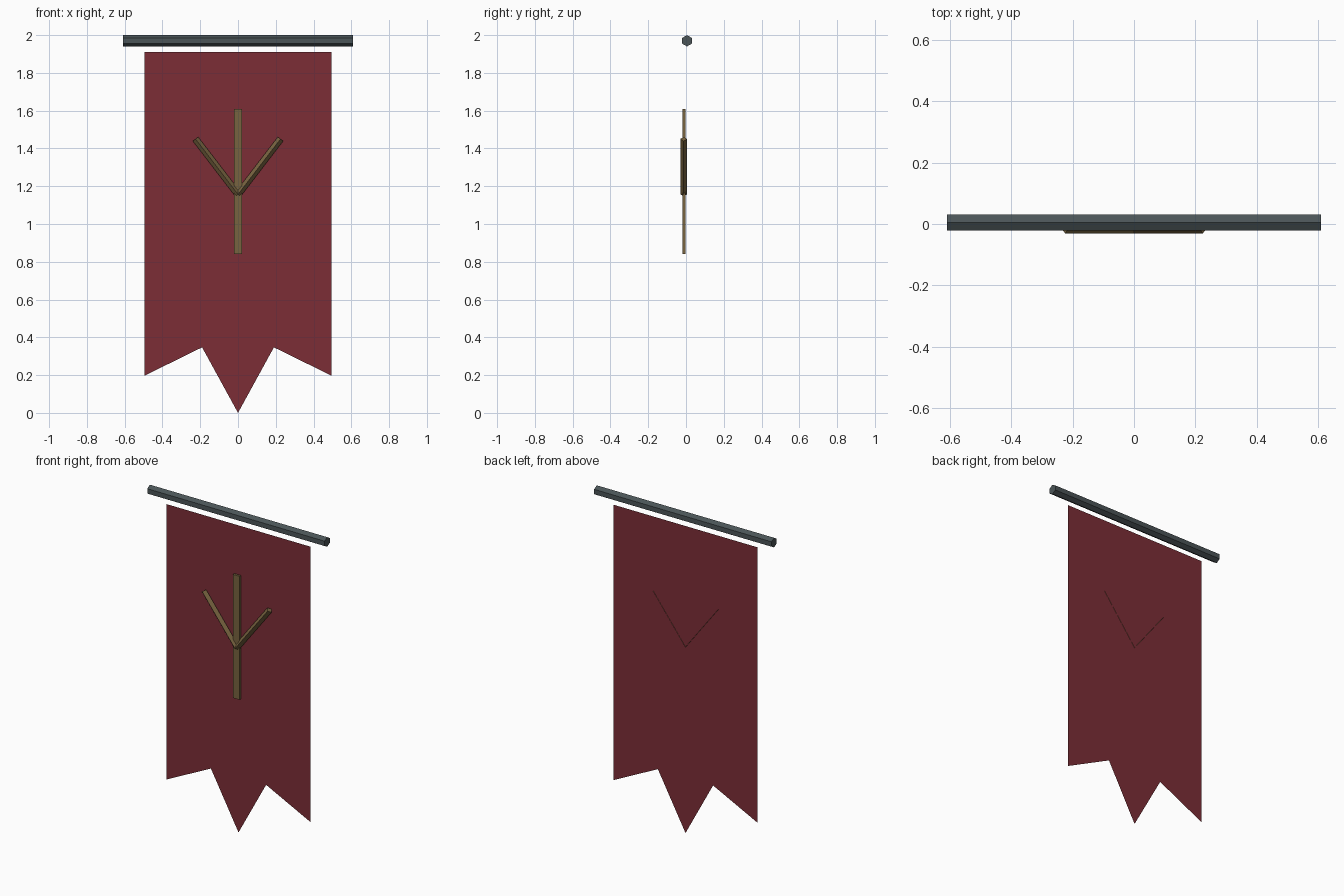
import bpy, bmesh, math
from mathutils import Vector

if "Cube" in bpy.data.objects:
    bpy.data.objects.remove(bpy.data.objects["Cube"])


def material(name, rgb):
    m = bpy.data.materials.new(name)
    m.diffuse_color = (*rgb, 1)
    m.use_nodes = True
    m.node_tree.nodes["Principled BSDF"].inputs["Base Color"].default_value = m.diffuse_color
    return m


RED = material("dark red cloth", (0.2, 0.027, 0.037))
STEEL = material("dark steel", (0.07, 0.089, 0.096))
BRONZE = material("dull bronze", (0.185, 0.125, 0.05))


def finish(bm, name, mat):
    bmesh.ops.recalc_face_normals(bm, faces=bm.faces)
    mesh = bpy.data.meshes.new(name)
    bm.to_mesh(mesh)
    bm.free()
    mesh.materials.append(mat)
    ob = bpy.data.objects.new(name, mesh)
    bpy.context.collection.objects.link(ob)
    return ob


def prism(name, mat, a, b, sides, up, ru, rv, phase=0.0):
    """Straight bar from a to b; a corner points along 'up' when phase is 0."""
    a, b, u = Vector(a), Vector(b), Vector(up)
    v = u.cross((b - a).normalized())
    bm = bmesh.new()
    ring = []
    for i in range(sides):
        t = phase + 2 * math.pi * i / sides
        ring.append(bm.verts.new(a + u * ru * math.cos(t) + v * rv * math.sin(t)))
    face = bm.faces.new(ring)
    ext = bmesh.ops.extrude_face_region(bm, geom=[face], use_keep_orig=True)
    new = [g for g in ext["geom"] if isinstance(g, bmesh.types.BMVert)]
    bmesh.ops.translate(bm, verts=new, vec=b - a)
    return finish(bm, name, mat)


# cloth: a single sheet with a three-pointed hem
half = [(0.495, 1.91), (0.495, 0.197), (0.19, 0.347)]
outline = half + [(0, 0)] + [(-x, z) for x, z in reversed(half)]
bm = bmesh.new()
bm.faces.new([bm.verts.new((x, 0.005, z)) for x, z in outline])
bmesh.ops.triangulate(bm, faces=bm.faces)
finish(bm, "banner_cloth", RED)

# hexagonal rod above the cloth
prism("hanging_rod", STEEL, (-0.61, 0.0053, 1.97), (0.61, 0.0053, 1.97),
      6, (0, 0, 1), 0.03, 0.03)

# emblem: flat upright bar and two ridged arms
k = math.sqrt(2)
prism("emblem_upright", BRONZE, (0, -0.0105, 0.84), (0, -0.0105, 1.608),
      4, (0, -1, 0), 0.0075 * k, 0.0222 * k, math.pi / 4)
for side, s in (("left", -1), ("right", 1)):
    prism("emblem_arm_" + side, BRONZE, (0, -0.0122, 1.157), (s * 0.225, -0.0122, 1.45),
          4, (0, -1, 0), 0.018, 0.018)
